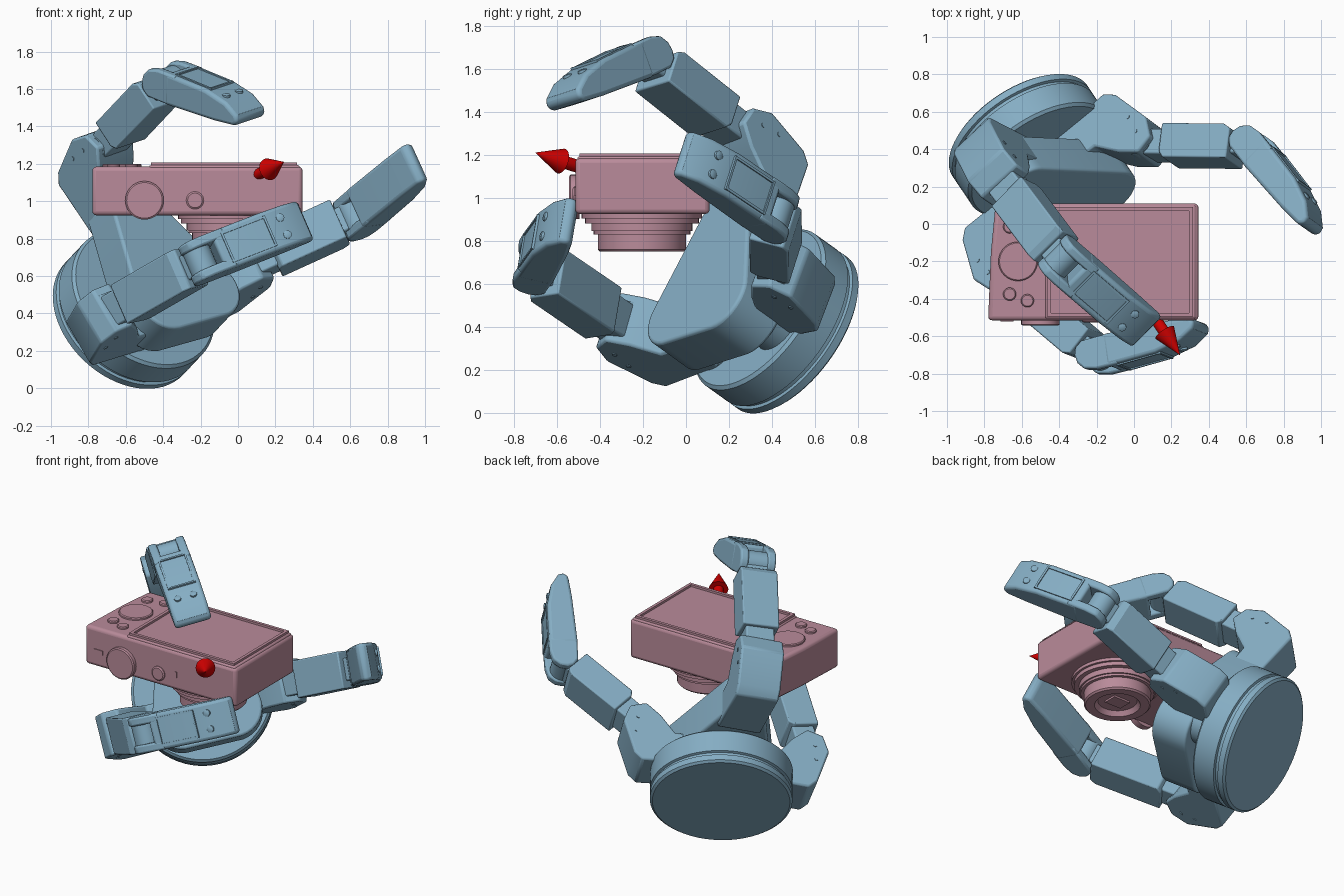
import bpy, bmesh
from math import sin, cos, pi, radians
from mathutils import Vector as V, Matrix
from mathutils.geometry import convex_hull_2d

if "Cube" in bpy.data.objects:
    bpy.data.objects.remove(bpy.data.objects["Cube"])


def material(name, rgb):
    m = bpy.data.materials.new(name)
    m.diffuse_color = (*rgb, 1)
    m.use_nodes = True
    m.node_tree.nodes["Principled BSDF"].inputs["Base Color"].default_value = m.diffuse_color
    return m


BLUE = material("steel_blue", (.235, .42, .55))
PINK = material("dusty_pink", (.49, .26, .325))
RED = material("red", (.65, .0, .0))


def frame(o, x, z):
    """Matrix with local z along z and local x as near x as possible."""
    z = V(z).normalized()
    x = V(x)
    x = (x - z * x.dot(z)).normalized()
    y = z.cross(x)
    m = Matrix((x, y, z)).transposed().to_4x4()
    m.translation = V(o)
    return m


def finish(bm, name, m, mat, bevel=0, seg=2):
    bmesh.ops.recalc_face_normals(bm, faces=bm.faces)
    bm.transform(m)
    me = bpy.data.meshes.new(name)
    bm.to_mesh(me)
    bm.free()
    me.materials.append(mat)
    ob = bpy.data.objects.new(name, me)
    bpy.context.collection.objects.link(ob)
    if bevel:
        b = ob.modifiers.new("bevel", 'BEVEL')
        b.width, b.segments, b.angle_limit = bevel, seg, radians(35)
    bpy.ops.object.select_all(action='DESELECT')
    bpy.context.view_layer.objects.active = ob
    ob.select_set(True)
    bpy.ops.object.shade_smooth_by_angle(angle=radians(30))
    return ob


def prism(name, pts, z0, z1, m, mat, bevel=0, seg=2):
    """Outline extruded along local z."""
    bm = bmesh.new()
    f = bm.faces.new([bm.verts.new((p[0], p[1], z0)) for p in pts])
    r = bmesh.ops.extrude_face_region(bm, geom=[f])
    vs = [g for g in r['geom'] if isinstance(g, bmesh.types.BMVert)]
    bmesh.ops.translate(bm, verts=vs, vec=(0, 0, z1 - z0))
    return finish(bm, name, m, mat, bevel, seg)


def lathe(name, prof, m, mat, n=48):
    """(radius, height) profile turned around local z, closed by caps."""
    bm = bmesh.new()
    rings = [[bm.verts.new((r * cos(2 * pi * i / n), r * sin(2 * pi * i / n), z))
              for i in range(n)] for r, z in prof]
    for a, b in zip(rings, rings[1:]):
        for i in range(n):
            bm.faces.new((a[i], a[(i + 1) % n], b[(i + 1) % n], b[i]))
    bm.faces.new(rings[0])
    bm.faces.new(rings[-1])
    return finish(bm, name, m, mat)


def rect(x0, x1, y0, y1):
    return [(x0, y0), (x1, y0), (x1, y1), (x0, y1)]


def hull(circles, n=32):
    """Outline wrapped around (x, y, radius) circles."""
    pts = [V((x + r * cos(2 * pi * i / n), y + r * sin(2 * pi * i / n)))
           for x, y, r in circles for i in range(n)]
    return [pts[i] for i in convex_hull_2d(pts)]


# ---------- gripper base: tilted disc with a groove, palm plate, rotors
C = V((-.615, .505, .365))
N = V((.48, -.71, .51)).normalized()
base = frame(C, (.785, .605, .135), N)
lathe("base_disc", [(.42, 0), (.435, .012), (.435, .05), (.42, .055), (.42, .075),
                    (.435, .08), (.435, .225), (.42, .24)], base, BLUE, 64)
palm = [(-.15, -.19, .18), (.17, -.16, .18), (-.07, .42, .14)]
prism("palm_plate", hull(palm), .32, .57, base, BLUE, .015, 3)
for i, (x, y) in enumerate([(-.20, -.17), (.22, -.12)]):
    m = base @ Matrix.Translation((x, y, 0))
    lathe(f"finger_rotor_{i}", [(.14, .2), (.14, .40)], m, BLUE, 32)

# ---------- fingers: knuckle, middle link, fingertip from three joint positions
KNUCKLE = [(-.40, -.31), (.0, -.33), (.05, -.28), (.12, -.05), (.08, .06),
           (-.02, .09), (-.11, .01), (-.20, -.11), (-.40, -.11)]
TIP = [(-.085, .0), (-.075, -.045), (-.04, -.085), (.03, -.10), (.38, -.085), (.53, -.05),
       (.61, .0), (.625, .035), (.60, .065), (.45, .075), (.1, .08), (-.035, .07), (-.075, .04)]


def finger(name, j0, j1, tip):
    j0, j1, tip = V(j0), V(j1), V(tip)
    d1, d2 = (j1 - j0).normalized(), (tip - j1).normalized()
    h = d1.cross(d2).normalized()
    r = N.cross(h).normalized()
    # knuckle block: local x outward, local y away from the base
    k = frame(j0, r, r.cross(N))
    prism(name + "_knuckle", KNUCKLE, -.135, .135, k, BLUE, .012)
    for s in (-1, 1):
        for x, y in ((.03, -.02), (.04, -.12)):
            m = k @ Matrix.Translation((x, y, s * .135))
            lathe(name + "_knuckle_pin", [(.012, -.004), (.012, .004)], m, BLUE, 12)
    # middle link: local x along it, local y to the gripping side
    a = frame(j0, d1, h)
    lathe(name + "_base_pin", [(.08, -.1), (.08, .1)], a, BLUE, 32)
    prism(name + "_yoke", rect(0, .2, -.07, .07), -.09, .09, a, BLUE, .01)
    L = (j1 - j0).length
    prism(name + "_middle_link", [(.145, -.095), (L - .12, -.095), (L - .08, -.07), (L - .08, .095),
                                  (.17, .095), (.145, .06)], -.115, .115, a, BLUE, .008)
    prism(name + "_neck", rect(L - .1, L, -.055, .055), -.07, .07, a, BLUE, .01)
    # fingertip with forked cheeks around the hinge, inset back panel and screws
    t = frame(j1, d2, h)
    lathe(name + "_mid_pin", [(.075, -.07), (.075, .07)], t, BLUE, 32)
    pad = [(.09, -.098)] + [p for p in TIP if p[0] > .2] + [(.09, .08)]
    prism(name + "_fingertip", pad, -.115, .115, t, BLUE, .025, 3)
    cheek = TIP[:4] + [(.16, -.097), (.16, .079)] + TIP[-2:]
    for s in (-1, 1):
        z = sorted((s * .06, s * .113))
        prism(name + "_hinge_cheek", cheek, z[0], z[1], t, BLUE, .012)
    slope = [(.14, -.103), (.40, -.090), (.40, -.075), (.14, -.075)]
    for z in (-.088, .076):
        prism(name + "_panel_rail", slope, z, z + .012, t, BLUE)
    for x in (.14, .39):
        y = -.096 + (x - .14) * .045
        prism(name + "_panel_edge", rect(x, x + .012, y - .007, -.07), -.088, .088, t, BLUE)
    for z in (-.05, .05):
        m = t @ Matrix.Translation((.48, -.061, z)) @ Matrix.Rotation(pi / 2, 4, 'X')
        lathe(name + "_screw", [(.022, -.01), (.022, .008), (.012, .012)], m, BLUE, 16)


finger("upper_finger", (-.71, .25, 1.29), (-.38, -.19, 1.64), (.02, -.54, 1.50))
finger("right_finger", (.05, .42, .66), (.62, .415, .92), (.96, .02, 1.20))
finger("lower_finger", (-.685, -.29, .40), (-.20, -.70, .68), (.33, -.58, .89))

# ---------- compact camera, lens pointing down, screen up
I = Matrix.Identity(4)
prism("camera_body", [(-.78, -.515), (.345, -.515), (.345, .11), (-.74, .11), (-.765, -.15)],
      .925, 1.185, I, PINK, .022, 3)
prism("screen_border", rect(-.475, .33, -.505, .10), 1.17, 1.193, I, PINK, .01)
for n, r in (("left", rect(-.465, -.445, -.48, .085)), ("right", rect(.295, .315, -.48, .085)),
             ("front", rect(-.465, .315, -.495, -.475)), ("back", rect(-.465, .315, .07, .09))):
    prism("screen_frame_" + n, r, 1.18, 1.207, I, PINK)
lens = Matrix.Translation((-.04, -.205, .93)) @ Matrix.Rotation(pi, 4, 'X')
lathe("lens_barrel", [(.28, -.02), (.28, .025), (.265, .025), (.265, .05), (.235, .05), (.235, .085),
                      (.225, .085), (.225, .10), (.205, .10), (.205, .17), (.195, .18),
                      (.14, .18), (.12, .15)], lens, PINK)
prism("lens_shutter", rect(-.06, .06, -.045, .045), .14, .162, lens, PINK)
for i, (x, y, r) in enumerate([(-.62, -.2, .105), (-.665, -.015, .035), (-.665, -.375, .035),
                               (-.57, -.41, .035), (-.55, .01, .035)]):
    lathe(f"back_button_{i}", [(r, 1.17), (r, 1.195), (r - .006, 1.2)], I, PINK, 32).location = (x, y, 0)
side = frame((0, -.515, 1.005), (1, 0, 0), (0, -1, 0))
for n, x, r, h in (("mode_dial", -.50, .103, .028), ("shutter_button", -.23, .047, .012)):
    lathe(n, [(r, -.02), (r, h - .006), (r - .008, h)],
          side @ Matrix.Translation((x, 0, 0)), PINK, 40)
slot = Matrix.Translation((0, -.515, 1.03)) @ Matrix.Rotation(pi / 2, 4, 'X')
prism("side_slot", rect(-.715, -.645, -.014, .014), -.01, .005, slot, PINK)
prism("side_switch", rect(-.105, -.095, -.02, .02), -.01, .005, slot, PINK)

# ---------- red direction arrow
d = V((.52, -.77, .25)).normalized()
tip = V((.245, -.70, 1.21))
lathe("direction_arrow", [(.03, -.36), (.03, -.15), (.06, -.15), (.001, 0)],
      frame(tip, (0, 0, 1), d), RED, 24)
